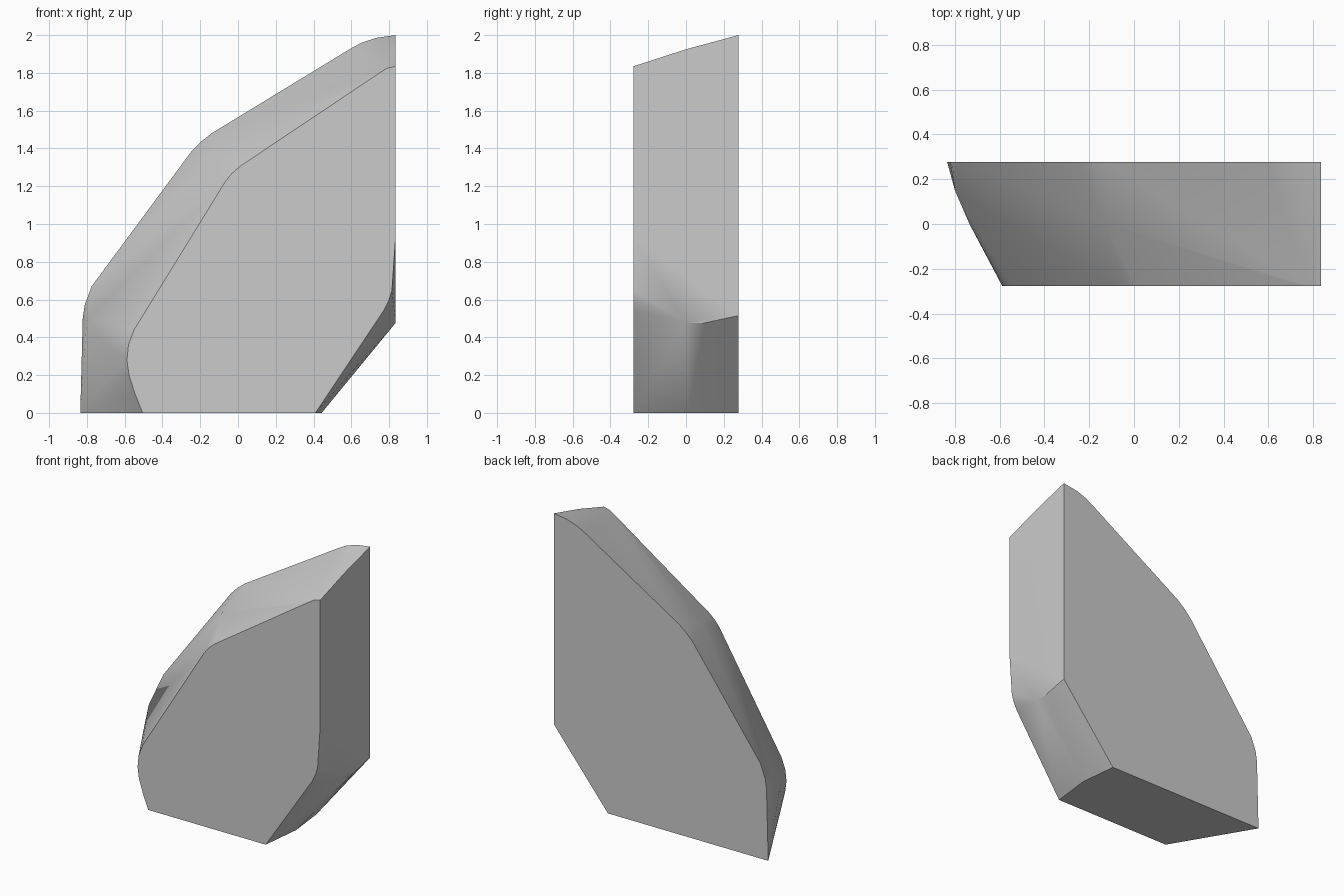
import bpy, bmesh, math

if "Cube" in bpy.data.objects:
    bpy.data.objects.remove(bpy.data.objects["Cube"])

HALF = 0.278  # half the slab thickness

# front outline (x, z)
front = [(-.505, 0), (-.545, .1), (-.577, .2), (-.588, .28), (-.58, .36), (-.55, .44),
         (-.07, 1.22), (-.035, 1.265), (.01, 1.305), (.75, 1.8), (.79, 1.825), (.835, 1.835),
         (.834, .93), (.815, .65), (.8, .6), (.77, .54), (.41, 0)]
# back outline (x, z)
back = [(-.835, 0), (-.822, .5), (-.812, .57), (-.775, .67), (-.25, 1.38), (-.2, 1.432),
        (-.14, 1.48), (.59, 1.925), (.65, 1.958), (.73, 1.985), (.835, 2), (.835, .515), (.414, 0)]
# slight swelling of the rim between the outlines (x, y, z)
swell = [(-.8, .15, .5), (-.775, .1, .42), (-.735, 0, .4), (-.13, 0, 1.372),
         (.835, 0, 1.925), (.835, 0, .477), (.835, .1, .477), (.443, .01, 0)]

# convex stone body stretched over the outlines
bm = bmesh.new()
for pts, y in ((front, -HALF), (back, HALF)):
    for x, z in pts:
        bm.verts.new((x, y, z))
for p in swell:
    bm.verts.new(p)
res = bmesh.ops.convex_hull(bm, input=bm.verts[:])
loose = [v for v in bm.verts if not v.link_faces]
bmesh.ops.delete(bm, geom=loose, context='VERTS')
bmesh.ops.dissolve_limit(bm, angle_limit=math.radians(0.5), verts=bm.verts[:], edges=bm.edges[:])
bmesh.ops.recalc_face_normals(bm, faces=bm.faces[:])
mesh = bpy.data.meshes.new("stone_block")
bm.to_mesh(mesh)
bm.free()
obj = bpy.data.objects.new("stone_block", mesh)
bpy.context.collection.objects.link(obj)

# smooth rim, crisp flat faces
bpy.context.view_layer.objects.active = obj
obj.select_set(True)
bpy.ops.object.shade_smooth_by_angle(angle=math.radians(25))
